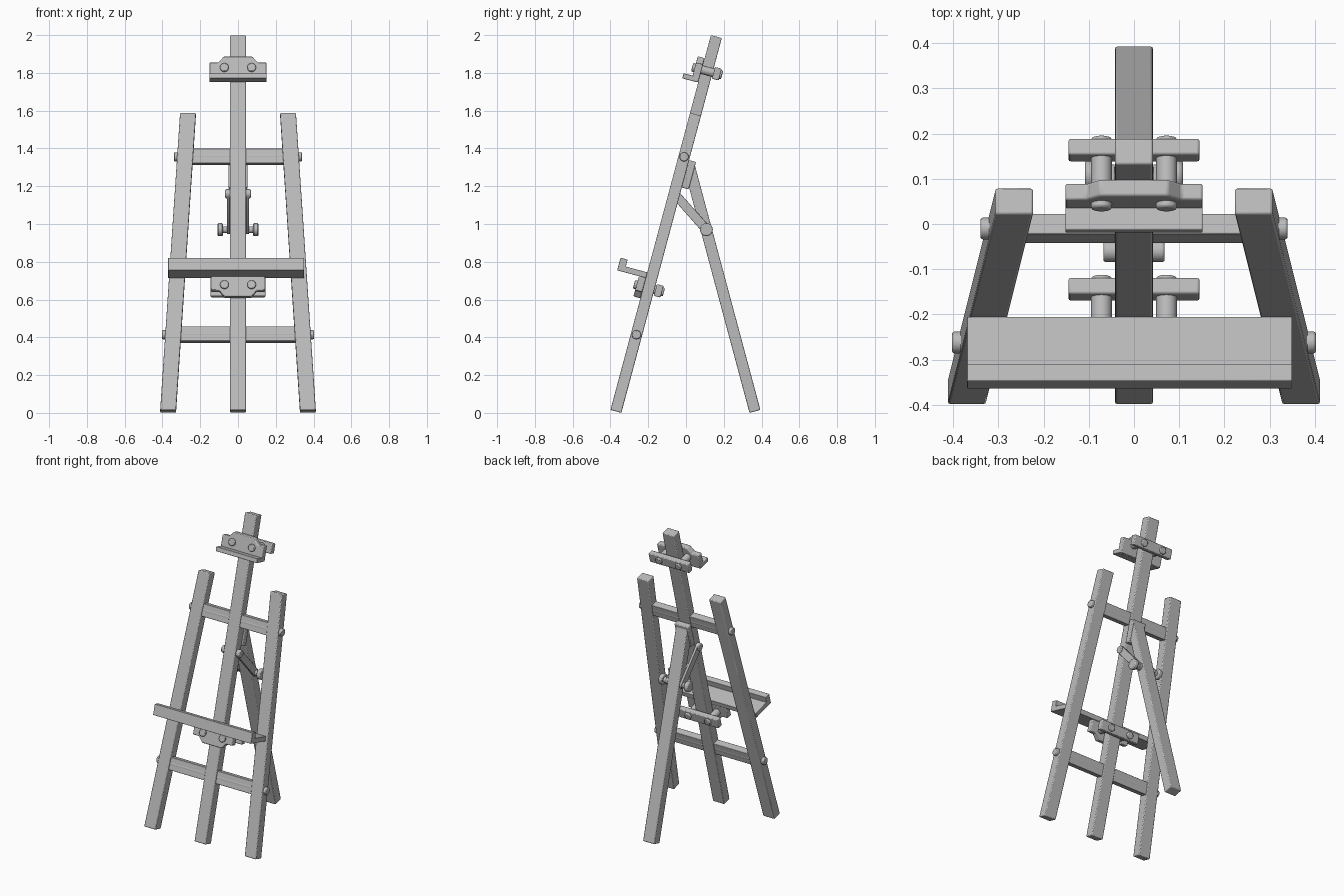
import bpy, bmesh
from math import radians, atan2, hypot, pi, sin, cos
from mathutils import Matrix, Vector

cube = bpy.data.objects.get("Cube")
if cube:
    bpy.data.objects.remove(cube)

wood = bpy.data.materials.new("grey_wood")
wood.use_nodes = True
grey = (0.5, 0.5, 0.5, 1)
wood.diffuse_color = grey
wood.node_tree.nodes["Principled BSDF"].inputs["Base Color"].default_value = grey


def frame(y, z, lean):
    """Frame whose local z leans towards +y by the given angle."""
    return Matrix.Translation((0, y, z)) @ Matrix.Rotation(-lean, 4, 'X')


LEAN = radians(15)
FRONT = frame(-0.371, 0.008, LEAN)
BACK = frame(0.365, 0.008, -LEAN)


def finish(name, bm, mat, bevel):
    bmesh.ops.recalc_face_normals(bm, faces=bm.faces)
    bm.transform(mat)
    me = bpy.data.meshes.new(name)
    bm.to_mesh(me)
    bm.free()
    me.materials.append(wood)
    ob = bpy.data.objects.new(name, me)
    bpy.context.collection.objects.link(ob)
    if bevel:
        mod = ob.modifiers.new("soft_edges", 'BEVEL')
        mod.width = bevel
        mod.segments = 2
        mod.limit_method = 'ANGLE'
        mod.angle_limit = radians(40)
    bpy.ops.object.select_all(action='DESELECT')
    ob.select_set(True)
    bpy.context.view_layer.objects.active = ob
    bpy.ops.object.shade_smooth_by_angle(angle=radians(35))
    return ob


def prism(name, pts, push, mat=FRONT, bevel=0.005):
    """Extrude a closed outline along a vector."""
    bm = bmesh.new()
    face = bm.faces.new([bm.verts.new(p) for p in pts])
    out = bmesh.ops.extrude_face_region(bm, geom=[face])
    moved = [g for g in out["geom"] if isinstance(g, bmesh.types.BMVert)]
    bmesh.ops.translate(bm, verts=moved, vec=push)
    return finish(name, bm, mat, bevel)


def plate(name, outline, v0, v1, mat=FRONT, bevel=0.005):
    """Outline in local x and z, thickness along local y."""
    return prism(name, [(x, v0, w) for x, w in outline], (0, v1 - v0, 0), mat, bevel)


def box(name, x0, x1, v0, v1, w0, w1, mat=FRONT, bevel=0.005):
    return plate(name, [(x0, w0), (x1, w0), (x1, w1), (x0, w1)], v0, v1, mat, bevel)


def rod(name, p0, p1, r, mat=FRONT, bevel=0.005):
    p0, p1 = Vector(p0), Vector(p1)
    turn = (p1 - p0).to_track_quat('Z', 'Y').to_matrix().to_4x4()
    bm = bmesh.new()
    bmesh.ops.create_cone(bm, cap_ends=True, segments=24, radius1=r, radius2=r,
                          depth=(p1 - p0).length)
    return finish(name, bm, mat @ Matrix.Translation((p0 + p1) / 2) @ turn, bevel)


HALF = 0.042    # half width of the posts
THICK = 0.03    # half thickness of the posts


def leg_x(w):
    return 0.37 - 0.0646 * w


# Posts
box("mast", -HALF, HALF, -THICK, THICK, 0, 2.054)
box("rear_leg", -HALF, HALF, -THICK, THICK, 0, 1.36, BACK)
TOP = 1.628
for side, s in (("left", 1), ("right", -1)):
    a, b = s * leg_x(0), s * leg_x(TOP)
    plate(side + "_leg", [(a - HALF, 0), (a + HALF, 0), (b + HALF, TOP), (b - HALF, TOP)],
          -THICK, THICK)

# Cross bars with round pins through the legs
for label, w in (("lower", 0.42), ("upper", 1.395)):
    x = leg_x(w)
    box(label + "_crossbar", -x, x, -0.023, 0.023, w - 0.04, w + 0.04, bevel=0.003)
    end = x + HALF + 0.018
    rod(label + "_pin", (-end, 0, w), (end, 0, w), 0.024)


# Clamps: shaped front plate, rear bar and two bolts
def clamp(label, w, up):
    outline = [(-0.152, -0.07), (0.152, -0.07), (0.152, 0.029), (0.105, 0.029),
               (0.075, 0.063), (-0.075, 0.063), (-0.105, 0.029), (-0.152, 0.029)]
    if up < 0:
        outline = [(x * 0.95, max(h, -0.048)) for x, h in outline]
    plate(label + "_clamp_plate", [(x, w + up * h) for x, h in outline], -0.068, -THICK)
    box(label + "_clamp_bar", -0.145, 0.145, 0.035, 0.072, w - 0.032, w + 0.032)
    for side, x in (("left", 0.072), ("right", -0.072)):
        rod(f"{label}_{side}_bolt", (x, -0.082, w), (x, 0.082, w), 0.023)


clamp("upper", 1.865, 1)
clamp("lower", 0.675, -1)

# Upper canvas lip and lower canvas tray
box("upper_lip", -0.152, 0.152, -0.117, -0.05, 1.794, 1.822, bevel=0.003)
tray = [(-THICK, 0.723), (-0.187, 0.723), (-0.187, 0.792), (-0.148, 0.792),
        (-0.148, 0.754), (-THICK, 0.754)]
prism("canvas_tray", [(-0.37, v, w) for v, w in tray], (0.72, 0, 0), bevel=0.002)

# Hinge block behind the mast
box("hinge_block", -0.05, 0.05, THICK, 0.068, 1.235, 1.385)

# Folding struts between mast and rear leg
top, low = Vector((0, -0.06, 1.16)), Vector((0, 0.108, 0.97))
span = low - top
STRUT = frame(top.y, top.z, atan2(span.y, span.z))
R = 0.024
cap = [(R * cos(pi * i / 8), R * sin(pi * i / 8)) for i in range(9)]
outline = [(v, span.length + w) for v, w in cap] + [(-v, -w) for v, w in cap]
for side, s in (("left", 1), ("right", -1)):
    prism(side + "_strut", [(s * 0.043, v, w) for v, w in outline],
          (s * 0.016, 0, 0), STRUT, 0.002)
    rod(side + "_knob", low + Vector((s * 0.08, 0, 0)), low + Vector((s * 0.108, 0, 0)),
        0.034, Matrix.Identity(4), 0.006)
rod("upper_strut_pin", top - Vector((0.068, 0, 0)), top + Vector((0.068, 0, 0)),
    0.024, Matrix.Identity(4))
rod("lower_strut_pin", low - Vector((0.1, 0, 0)), low + Vector((0.1, 0, 0)),
    0.018, Matrix.Identity(4), 0)
